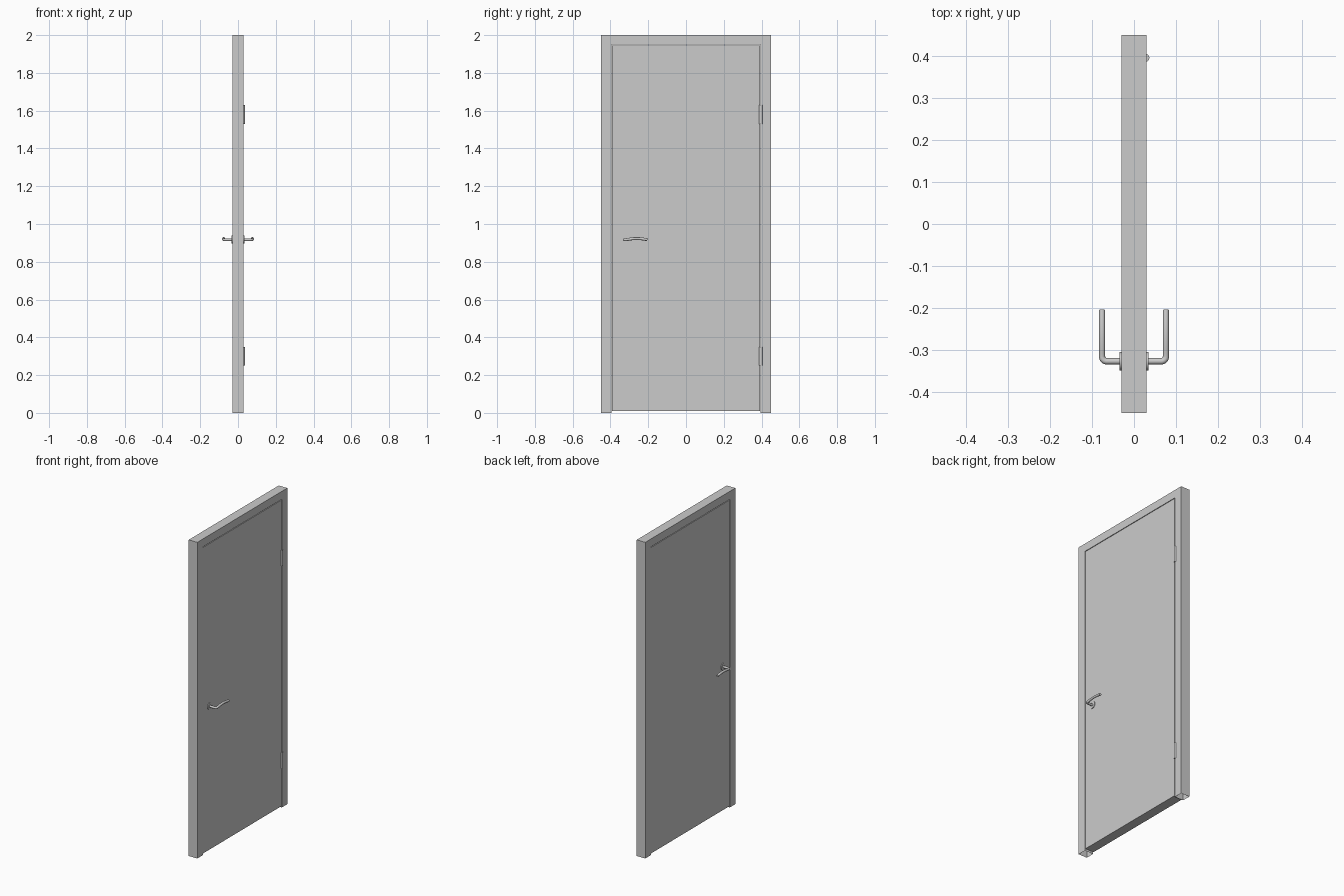
import bpy, bmesh, math

if "Cube" in bpy.data.objects:
    bpy.data.objects.remove(bpy.data.objects["Cube"])


def box(name, lo, hi, open_bottom=False):
    bm = bmesh.new()
    bmesh.ops.create_cube(bm, size=1)
    for v in bm.verts:
        v.co = [(a + b) / 2 + c * (b - a) for a, b, c in zip(lo, hi, v.co)]
    if open_bottom:
        bm.normal_update()
        bmesh.ops.delete(bm, geom=[f for f in bm.faces if f.normal.z < -0.9],
                         context='FACES_ONLY')
    mesh = bpy.data.meshes.new(name)
    bm.to_mesh(mesh)
    bm.free()
    ob = bpy.data.objects.new(name, mesh)
    bpy.context.collection.objects.link(ob)
    return ob


def cylinder(name, loc, r, depth, rot=(0, 0, 0)):
    bpy.ops.mesh.primitive_cylinder_add(vertices=32, radius=r, depth=depth,
                                        location=loc, rotation=rot)
    ob = bpy.context.object
    ob.name = name
    bpy.ops.object.shade_smooth_by_angle(angle=math.radians(35))
    return ob


T = 0.03  # half thickness

# Frame: two posts (hollow at the foot) and a header
for s, side in ((-1, "left"), (1, "right")):
    ys = sorted((s * 0.395, s * 0.45))
    box(f"frame_post_{side}", (-T, ys[0], 0), (T, ys[1], 1.95), True)
box("frame_header", (-T, -0.45, 1.95), (T, 0.45, 2))

# Door leaf with a narrow gap all round
box("door_leaf", (-T, -0.391, 0.01), (T, 0.391, 1.946))

# Hinge knuckles
for z, level in ((0.30, "lower"), (1.58, "upper")):
    cylinder(f"hinge_{level}", (0.027, 0.396, z), 0.0095, 0.1)

# Handles on both faces: rosette plus an arched lever
HY, HZ, R = -0.327, 0.918, 0.0075
for s, side in ((1, "outer"), (-1, "inner")):
    cylinder(f"handle_rosette_{side}", (s * 0.0315, HY, HZ), 0.022, 0.005,
             (0, math.pi / 2, 0))
    path = [(0.025, HY, HZ - 0.001)]
    bend = 0.011
    for i in range(9):
        a = math.pi / 2 * i / 8
        path.append((0.076 - bend + bend * math.sin(a),
                     HY + bend - bend * math.cos(a), HZ - 0.001))
    y0, y1 = HY + bend, -0.205
    for i in range(1, 13):
        t = i / 12
        path.append((0.076, y0 + (y1 - y0) * t,
                     HZ - 0.001 + 0.006 * math.sin(math.pi * t)))
    curve = bpy.data.curves.new(f"handle_lever_{side}", 'CURVE')
    curve.dimensions = '3D'
    curve.bevel_depth = R
    curve.bevel_resolution = 4
    curve.use_fill_caps = True
    spline = curve.splines.new('POLY')
    spline.points.add(len(path) - 1)
    for p, (x, y, z) in zip(spline.points, path):
        p.co = (s * x, y, z, 1)
    lever = bpy.data.objects.new(f"handle_lever_{side}", curve)
    bpy.context.collection.objects.link(lever)
    bpy.ops.object.select_all(action='DESELECT')
    lever.select_set(True)
    bpy.context.view_layer.objects.active = lever
    bpy.ops.object.convert(target='MESH')
    bpy.ops.object.shade_smooth_by_angle(angle=math.radians(35))
